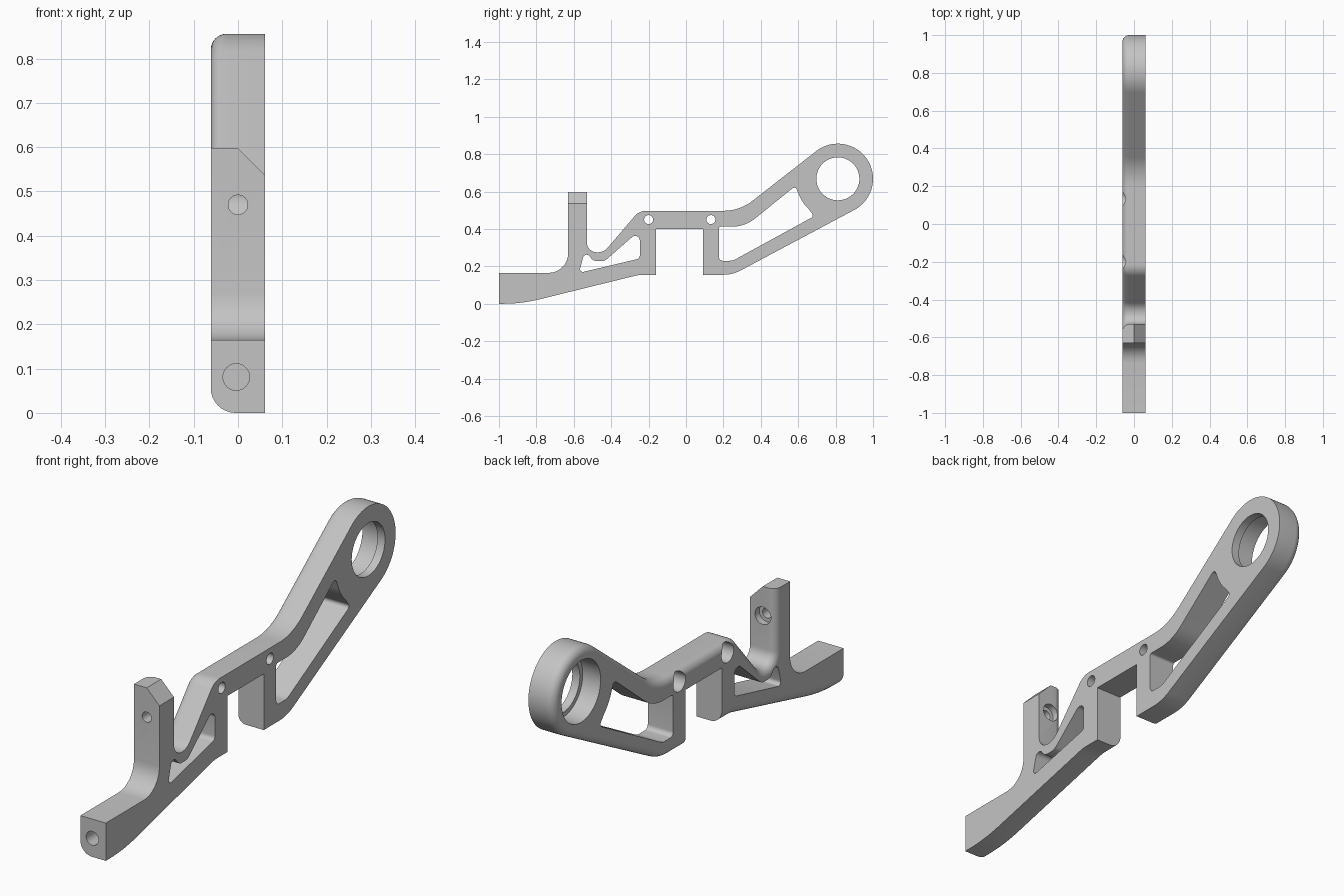
import bpy, bmesh, math
from mathutils import Vector, Matrix

cube = bpy.data.objects.get("Cube")
if cube:
    bpy.data.objects.remove(cube, do_unlink=True)

HALF = 0.0615
RING = Vector((0.812, 0.668))

grey = bpy.data.materials.new("machined_grey")
grey.use_nodes = True
grey.diffuse_color = (0.55, 0.55, 0.55, 1)
grey.node_tree.nodes["Principled BSDF"].inputs["Base Color"].default_value = (0.55, 0.55, 0.55, 1)


def rounded(corners, steps=8):
    """Turn (a, b, radius) corners into an outline with arcs."""
    out = []
    for i, (a, b, r) in enumerate(corners):
        p = Vector((a, b))
        if r == 0:
            out.append(p)
            continue
        u = (Vector(corners[i - 1][:2]) - p).normalized()
        v = (Vector(corners[(i + 1) % len(corners)][:2]) - p).normalized()
        half = u.angle(v) / 2
        centre = p + (u + v).normalized() * (r / math.sin(half))
        reach = r / math.tan(half)
        start, end = p + u * reach - centre, p + v * reach - centre
        first = math.atan2(start.y, start.x)
        sweep = math.atan2(start.x * end.y - start.y * end.x, start.dot(end))
        for k in range(steps + 1):
            t = first + sweep * k / steps
            out.append(centre + r * Vector((math.cos(t), math.sin(t))))
    return out


def ring_arc(r, a0, a1, steps):
    """Sharp corners along an arc about the ring centre."""
    angles = [math.radians(a0 + (a1 - a0) * k / steps) for k in range(steps + 1)]
    return [(RING.x + r * math.cos(t), RING.y + r * math.sin(t), 0) for t in angles]


def prism(points, shift):
    """Extrude a flat outline of 3D points into a closed solid."""
    bm = bmesh.new()
    low = [bm.verts.new(p) for p in points]
    high = [bm.verts.new(Vector(p) + Vector(shift)) for p in points]
    bm.faces.new(low)
    bm.faces.new(high[::-1])
    for i in range(len(low)):
        bm.faces.new((low[i], low[i - 1], high[i - 1], high[i]))
    bmesh.ops.recalc_face_normals(bm, faces=bm.faces)
    return bm


def side_prism(corners, half_width):
    points = [(-half_width, p.x, p.y) for p in rounded(corners)]
    return prism(points, (2 * half_width, 0, 0))


def to_object(bm, name):
    mesh = bpy.data.meshes.new(name)
    bm.to_mesh(mesh)
    bm.free()
    obj = bpy.data.objects.new(name, mesh)
    bpy.context.collection.objects.link(obj)
    return obj


def bore(axis, centre, r, length):
    """Cylinder cutter along x or y."""
    bm = bmesh.new()
    turn = Matrix.Rotation(math.pi / 2, 4, "Y" if axis == "x" else "X")
    bmesh.ops.create_cone(bm, cap_ends=True, segments=48, radius1=r, radius2=r,
                          depth=length, matrix=Matrix.Translation(centre) @ turn)
    return to_object(bm, "bore_cutter")


# Side profile: front bar, clamp legs, ring arm, bridge, upright
profile = [
    (-1, 0, 0), (-0.88, 0, 0.8), (-0.25, 0.155, 0.2), (-0.16, 0.155, 0),
    (-0.16, 0.40, 0), (0.09, 0.40, 0), (0.09, 0.155, 0), (0.249, 0.155, 0.2)]
profile += ring_arc(0.188, -62, 128, 40)
profile += [
    (0.287, 0.497, 0.25), (-0.25, 0.497, 0.08), (-0.44, 0.275, 0.07),
    (-0.53, 0.275, 0.053), (-0.53, 0.598, 0), (-0.63, 0.598, 0),
    (-0.63, 0.165, 0.105), (-1, 0.165, 0)]
bm = side_prism(profile, HALF)


def round_rim(radius, test):
    """Fillet rim edges on the -x face whose midpoint passes the test."""
    edges = []
    for e in bm.edges:
        if all(abs(v.co.x + HALF) < 1e-4 for v in e.verts):
            m = (e.verts[0].co + e.verts[1].co) / 2
            if test(m.y, m.z):
                edges.append(e)
    bmesh.ops.bevel(bm, geom=edges, offset=radius, offset_type="OFFSET", segments=8,
                    profile=0.5, affect="EDGES", clamp_overlap=False)


# Long rear rim from upright back, over the bridge and ring, to the rear leg
round_rim(0.036, lambda y, z: y > -0.54 and not (-0.17 < y < 0.095 and z < 0.45)
          and not (y < -0.16 and z < 0.2))
# Underside rim of the front bar
round_rim(0.056, lambda y, z: -0.999 < y < -0.161 and z < 0.16)
bmesh.ops.remove_doubles(bm, verts=bm.verts, dist=1e-5)
bmesh.ops.recalc_face_normals(bm, faces=bm.faces)
bracket = to_object(bm, "bracket_arm")

# Weight-saving windows
front_window = [
    (-0.247, 0.393, 0.025), (-0.247, 0.242, 0.02), (-0.572, 0.165, 0.015),
    (-0.54, 0.287, 0.02), (-0.495, 0.228, 0.04), (-0.435, 0.228, 0.05)]
rear_window = [(0.176, 0.412, 0.01), (0.176, 0.23, 0.02), (0.25, 0.23, 0.06),
               (0.685, 0.468, 0.015)]
rear_window += ring_arc(0.225, 226, 204, 8)
rear_window += [(0.585, 0.63, 0.015), (0.315, 0.412, 0.2)]
cutters = [to_object(side_prism(w, 0.2), "window_cutter")
           for w in (front_window, rear_window)]

# Ring bore with a wider seat, and two counterbored bridge holes
for y, z, r, seat, floor in [(RING.x, RING.y, 0.115, 0.135, 0.025),
                             (-0.2, 0.45, 0.024, 0.042, 0.0),
                             (0.133, 0.45, 0.024, 0.042, 0.0)]:
    cutters.append(bore("x", (0, y, z), r, 0.4))
    cutters.append(bore("x", (floor - 0.1, y, z), seat, 0.2))

# Upright cross hole with back counterbore, and blind front hole
cutters.append(bore("y", (0, -0.58, 0.47), 0.022, 0.16))
cutters.append(bore("y", (0, -0.52, 0.47), 0.038, 0.08))
cutters.append(bore("y", (-0.004, -1, 0.081), 0.03, 0.4))

# Sloped cut on the upright's top corner
wedge = [(-0.01, -0.7, 0.608), (0.08, -0.7, 0.517), (0.08, -0.7, 0.7), (-0.01, -0.7, 0.7)]
cutters.append(to_object(prism(wedge, (0, 0.25, 0)), "corner_cutter"))

# Apply every cut, then drop the cutters
for i, c in enumerate(cutters):
    c.hide_render = True
    mod = bracket.modifiers.new("cut_%d" % i, "BOOLEAN")
    mod.operation = "DIFFERENCE"
    mod.solver = "EXACT"
    mod.use_self = True
    mod.object = c
bpy.context.view_layer.update()
cut = bpy.data.meshes.new_from_object(
    bracket.evaluated_get(bpy.context.evaluated_depsgraph_get()))
bracket.modifiers.clear()
bracket.data = cut
cut.materials.clear()
cut.materials.append(grey)
cut.polygons.foreach_set("material_index", [0] * len(cut.polygons))
for c in cutters:
    bpy.data.objects.remove(c, do_unlink=True)

# Smooth curves with sharp machined edges
bpy.ops.object.select_all(action="DESELECT")
bracket.select_set(True)
bpy.context.view_layer.objects.active = bracket
bpy.ops.object.shade_smooth_by_angle(angle=math.radians(30))
